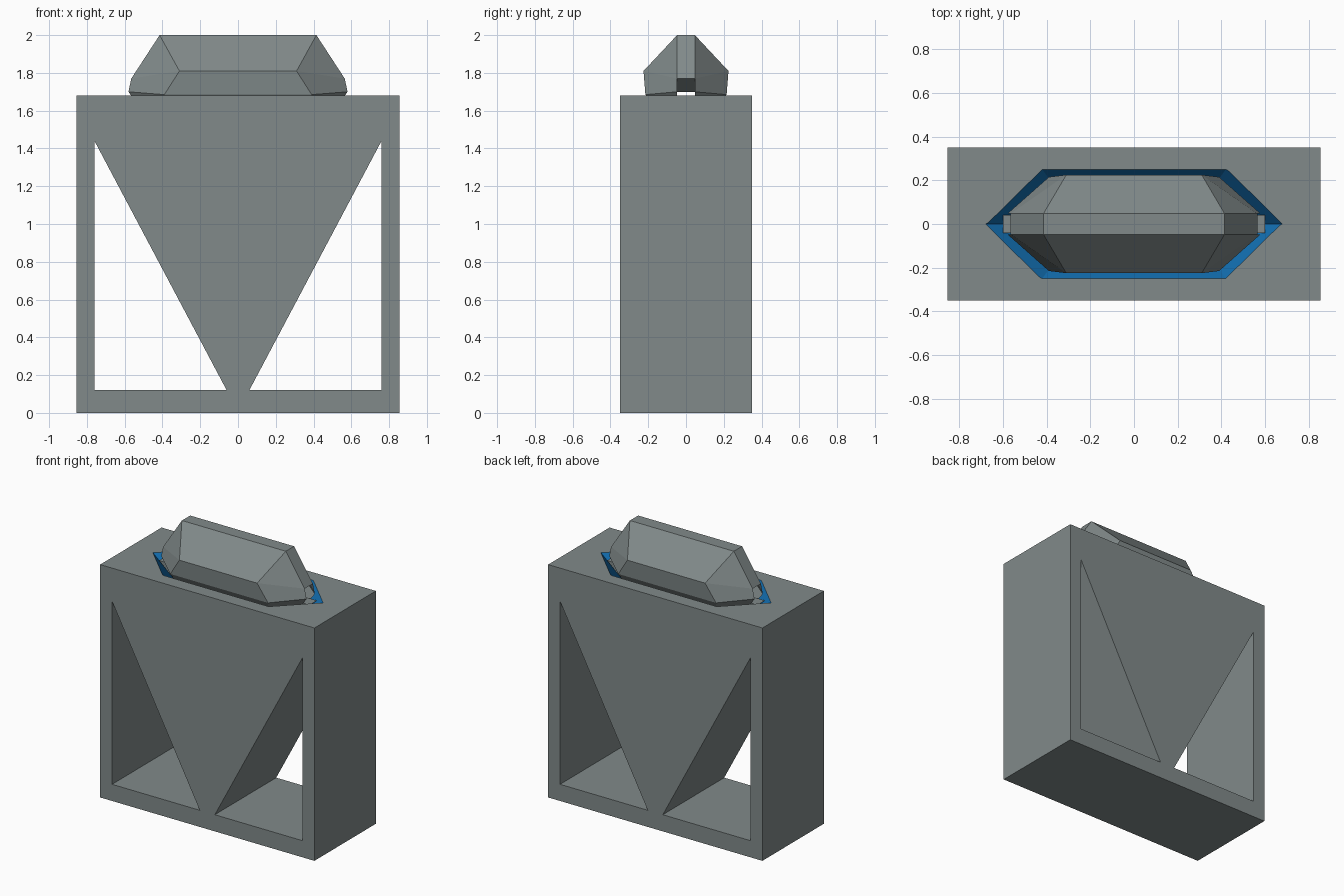
import bpy, bmesh

if "Cube" in bpy.data.objects:
    bpy.data.objects.remove(bpy.data.objects["Cube"])


def material(name, rgb):
    m = bpy.data.materials.new(name)
    m.diffuse_color = (*rgb, 1)
    m.use_nodes = True
    m.node_tree.nodes["Principled BSDF"].inputs["Base Color"].default_value = m.diffuse_color
    return m


grey = material("stone_grey", (0.22, 0.255, 0.255))
blue = material("deep_blue", (0.006, 0.15, 0.42))


def make(name, verts, faces, mats=(grey,)):
    bm = bmesh.new()
    vs = [bm.verts.new(v) for v in verts]
    for f in faces:
        bm.faces.new([vs[i] for i in f])
    bmesh.ops.recalc_face_normals(bm, faces=bm.faces)
    me = bpy.data.meshes.new(name)
    bm.to_mesh(me)
    bm.free()
    ob = bpy.data.objects.new(name, me)
    bpy.context.collection.objects.link(ob)
    for m in mats:
        me.materials.append(m)
    return ob


def loft(name, low, high, **kw):
    """Closed solid between two loops with the same point count."""
    n = len(low)
    faces = [list(range(n)), list(range(n, 2 * n))]
    faces += [[i, (i + 1) % n, n + (i + 1) % n, n + i] for i in range(n)]
    return make(name, low + high, faces, **kw)


def hexagon(tip, cx, cy, z):
    return [(tip, 0, z), (cx, cy, z), (-cx, cy, z),
            (-tip, 0, z), (-cx, -cy, z), (cx, -cy, z)]


def rect(x, y, z):
    return [(x, y, z), (-x, y, z), (-x, -y, z), (x, -y, z)]


# Holder block
block = loft("holder_block", rect(0.855, 0.35, 0), rect(0.855, 0.35, 1.68),
             mats=(grey, blue))

# Triangular windows and the tapered socket in the top
cutters = []
for s in (-1, 1):
    tri = [(s * 0.06, 0.12), (s * 0.76, 0.12), (s * 0.76, 1.44)]
    cutters.append(loft("window_cutter", [(x, -0.5, z) for x, z in tri],
                        [(x, 0.5, z) for x, z in tri]))
# The socket sides run on at the same slope above the block top
cutters.append(loft("socket_cutter", hexagon(0.45, 0.30, 0.08, 1.45),
                    hexagon(0.703, 0.432, 0.267, 1.703)))
for c in cutters:
    c.hide_render = True
    mod = block.modifiers.new("cut", 'BOOLEAN')
    mod.operation = 'DIFFERENCE'
    mod.solver = 'EXACT'
    mod.object = c
dg = bpy.context.evaluated_depsgraph_get()
cut_mesh = bpy.data.meshes.new_from_object(block.evaluated_get(dg))
block.modifiers.clear()
block.data = cut_mesh
for c in cutters:
    bpy.data.objects.remove(c)
cut_mesh.materials.clear()
cut_mesh.materials.append(grey)
cut_mesh.materials.append(blue)
# Socket faces are blue, the rest grey
for p in cut_mesh.polygons:
    inside = all(cut_mesh.vertices[i].co.z > 1.445
                 and abs(cut_mesh.vertices[i].co.x) < 0.7 for i in p.vertices)
    p.material_index = int(inside and p.center.z < 1.675)


# Faceted gem: rings of eight points, corners and blunt ends
W = 0.047


def ring(cx, cy, cz, ex, ez):
    return [(ex, -W, ez), (ex, W, ez), (cx, cy, cz), (-cx, cy, cz),
            (-ex, W, ez), (-ex, -W, ez), (-cx, -cy, cz), (cx, -cy, cz)]


upper = ring(0.31, 0.225, 1.81, 0.565, 1.77)
girdle = ring(0.39, 0.215, 1.685, 0.58, 1.70)
base = ring(0.33, 0.12, 1.52, 0.45, 1.52)
crown = rect(0.415, W, 2.0)
verts = base + girdle + upper + crown
faces = [list(range(8)), [24, 25, 26, 27]]
for a in (0, 8):
    for i in range(8):
        if i not in (0, 4):      # slots stay open at both blunt ends
            j = (i + 1) % 8
            faces.append([a + i, a + j, a + 8 + j, a + 8 + i])
faces += [[16, 17, 24, 27], [17, 18, 24], [18, 19, 25, 24], [19, 20, 25],
          [20, 21, 26, 25], [21, 22, 26], [22, 23, 27, 26], [23, 16, 27]]
make("gem", verts, faces)

# Bars across the gem above and below the end slots
loft("gem_upper_bar", rect(0.44, W, 1.70), rect(0.56, W, 1.77))
loft("gem_lower_bar", rect(0.45, 0.042, 1.53), rect(0.60, 0.042, 1.66))
